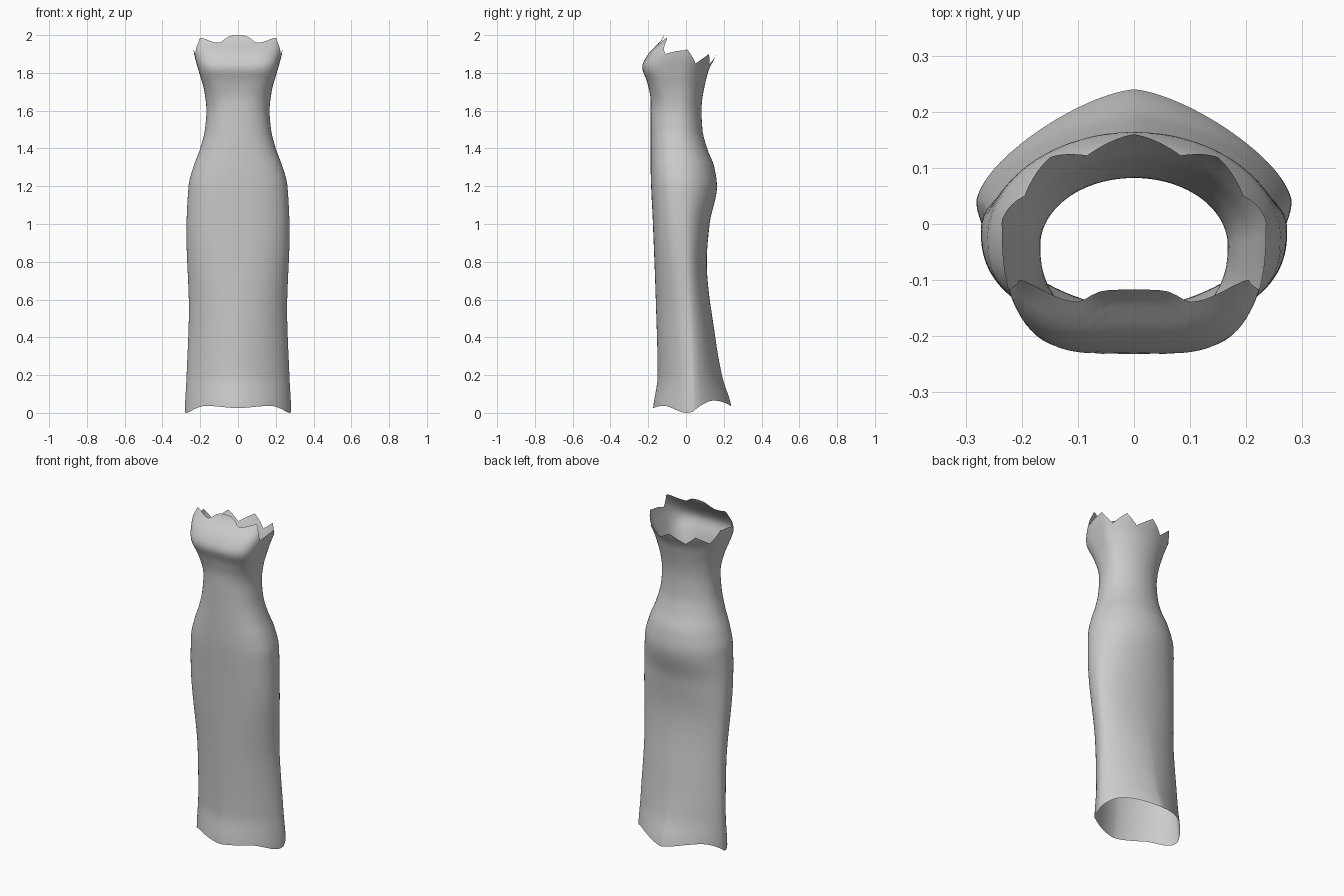
import bpy
import bmesh
import math

default_cube = bpy.data.objects.get("Cube")
if default_cube:
    bpy.data.objects.remove(default_cube, do_unlink=True)


def find_span(knots, value):
    """Return the index of the knot span that holds the value."""
    index = 0
    while index < len(knots) - 2 and value > knots[index + 1][0]:
        index += 1
    return index


def slope_at(knots, index):
    """Tangent that never overshoots the neighbouring knots."""
    if index == 0 or index == len(knots) - 1:
        return 0.0
    (xa, ya), (xb, yb), (xc, yc) = knots[index - 1:index + 2]
    before = (yb - ya) / (xb - xa)
    after = (yc - yb) / (xc - xb)
    if before * after <= 0:
        return 0.0
    return 2 * before * after / (before + after)


def smooth(knots, value):
    """Smooth curve through the knots."""
    index = find_span(knots, value)
    (xa, ya), (xb, yb) = knots[index:index + 2]
    length = xb - xa
    t = min(max((value - xa) / length, 0.0), 1.0)
    ease = t * t * (3 - 2 * t)
    start = slope_at(knots, index) * length * t * (1 - t) ** 2
    end = slope_at(knots, index + 1) * length * t * t * (1 - t)
    return ya + (yb - ya) * ease + start - end


def linear(knots, value):
    """Straight lines through the knots."""
    index = find_span(knots, value)
    (xa, ya), (xb, yb) = knots[index:index + 2]
    return ya + (yb - ya) * (value - xa) / (xb - xa)


# Silhouette curves, each as (height, value)
half_width = [(0, .281), (.2, .272), (.55, .26), (.95, .273), (1.2, .262),
              (1.3, .237), (1.4, .2), (1.5, .175), (1.6, .167), (1.7, .178),
              (1.8, .205), (1.9, .232), (2, .245)]
front_line = [(0, -.175), (.2, -.15), (.6, -.16), (1, -.175), (1.3, -.187),
              (1.65, -.187), (1.75, -.205), (1.83, -.232), (1.9, -.2),
              (2, -.117)]
back_line = [(0, .243), (.2, .19), (.4, .155), (.8, .11), (1, .125),
             (1.2, .164), (1.3, .15), (1.4, .112), (1.5, .087), (1.6, .082),
             (1.8, .115), (1.9, .16), (2, .18)]
side_line = [(0, .04), (.8, 0), (1.2, -.03), (1.5, -.04), (1.8, -.03), (2, 0)]

# Squareness of the cross-section by height
front_power = [(0, 1.7), (.5, 1.9), (1, 2.4), (1.6, 2.3), (1.83, 3.6), (2, 3.5)]
back_power = [(0, 1.5), (.4, 1.7), (1, 2), (2, 2)]

# Edge heights by angle: front is -90, side is 0, back is 90
neckline = [(-90, 2), (-77.5, 1.96), (-47.5, 1.985), (-17.5, 1.9), (5, 1.925),
            (27.5, 1.85), (50, 1.9), (67.5, 1.845), (90, 1.9)]
hemline = [(-90, .025), (-50, .037), (-12.5, 0), (40, .065), (90, .035)]


def surface_point(angle, mirror, height):
    """Point on the gown for an angle on one half and a height."""
    is_front = angle < 0
    power = smooth(front_power if is_front else back_power, height)
    edge = smooth(front_line if is_front else back_line, height)
    middle = smooth(side_line, height)
    radians = math.radians(angle)
    across = max(math.cos(radians), 0.0) ** (2 / power)
    depth = abs(math.sin(radians)) ** (2 / power)
    x = mirror * smooth(half_width, height) * across
    return x, middle + (edge - middle) * depth, height


def build_gown():
    rows, steps = 90, 72
    # Run up one half from front to back, then down the mirrored half
    half = [-90 + 180 * i / steps for i in range(steps + 1)]
    columns = [(a, 1) for a in half] + [(a, -1) for a in half[-2:0:-1]]
    bm = bmesh.new()
    strips = []
    for angle, mirror in columns:
        low = smooth(hemline, angle)
        pick = smooth if angle < -40 else linear
        high = pick(neckline, angle)
        strip = []
        for row in range(rows + 1):
            height = low + (high - low) * row / rows
            strip.append(bm.verts.new(surface_point(angle, mirror, height)))
        strips.append(strip)
    for index, strip in enumerate(strips):
        following = strips[(index + 1) % len(strips)]
        for row in range(rows):
            bm.faces.new((strip[row], following[row],
                          following[row + 1], strip[row + 1]))
    mesh = bpy.data.meshes.new("gown")
    bm.to_mesh(mesh)
    bm.free()
    gown = bpy.data.objects.new("gown", mesh)
    bpy.context.collection.objects.link(gown)
    return gown


def make_material(name, colour):
    material = bpy.data.materials.new(name)
    material.use_nodes = True
    material.diffuse_color = colour
    shader = material.node_tree.nodes["Principled BSDF"]
    shader.inputs["Base Color"].default_value = colour
    return material


# One thin open sheet of grey fabric
gown = build_gown()
gown.data.materials.append(make_material("grey fabric", (.6, .6, .6, 1)))
bpy.context.view_layer.objects.active = gown
gown.select_set(True)
bpy.ops.object.shade_smooth_by_angle(angle=math.radians(60))
